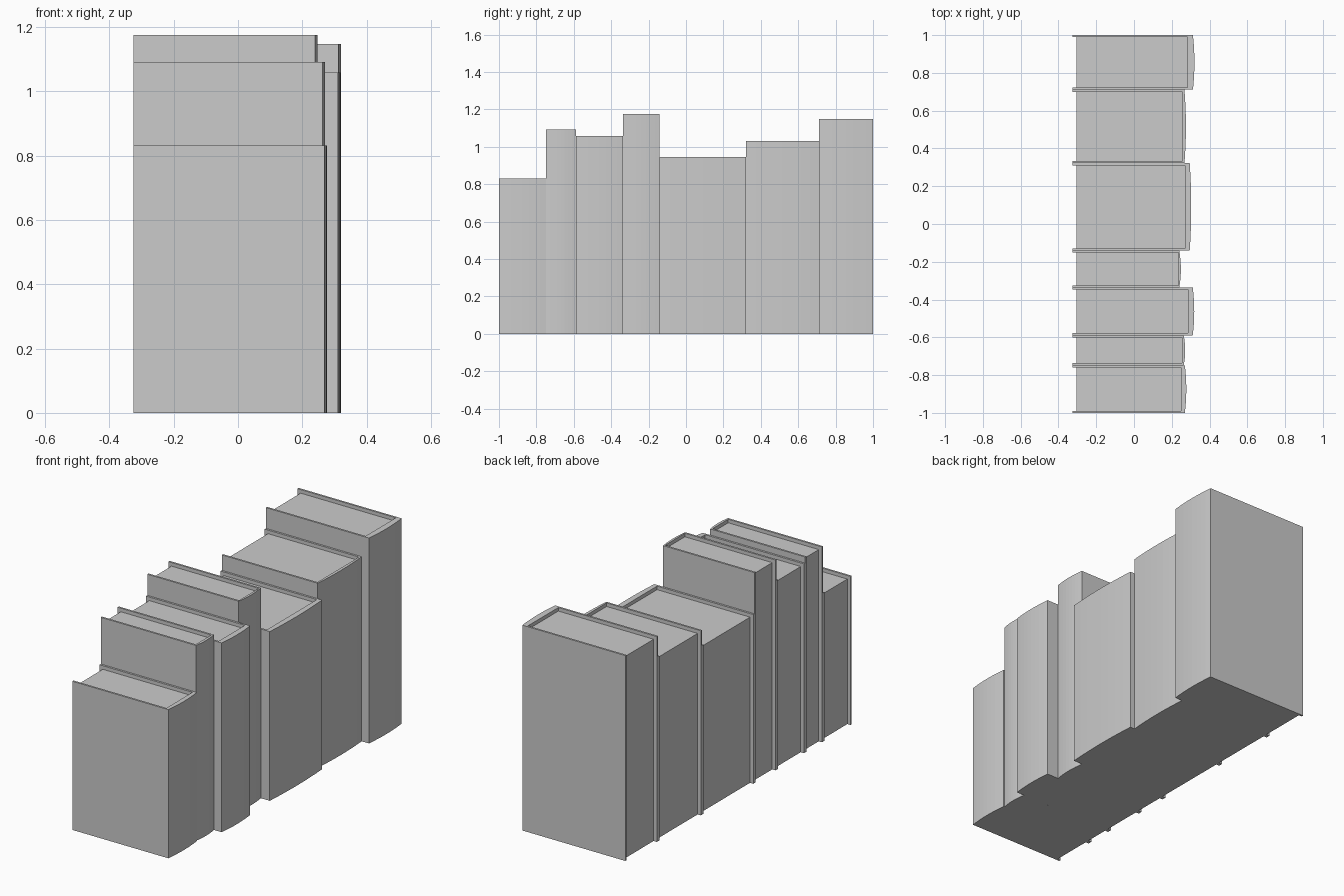
import bpy, bmesh

if "Cube" in bpy.data.objects:
    bpy.data.objects.remove(bpy.data.objects["Cube"])

T = 0.011        # cover board thickness
BACK = -0.325    # open edge of the covers
RECESS = 0.02    # how far pages sit inside the covers
BULGE = 0.008    # spine rounding


def prism(name, outline, height):
    """Extrude a plan outline upward from the shelf."""
    bm = bmesh.new()
    face = bm.faces.new([bm.verts.new((x, y, 0)) for x, y in outline])
    ext = bmesh.ops.extrude_face_region(bm, geom=[face])
    top = [g for g in ext["geom"] if isinstance(g, bmesh.types.BMVert)]
    bmesh.ops.translate(bm, verts=top, vec=(0, 0, height))
    bmesh.ops.recalc_face_normals(bm, faces=bm.faces)
    me = bpy.data.meshes.new(name)
    bm.to_mesh(me)
    bm.free()
    ob = bpy.data.objects.new(name, me)
    bpy.context.collection.objects.link(ob)
    return ob


def book(i, y0, y1, height, spine, inner):
    # U-shaped cover with a gently rounded spine
    edge, n = spine - BULGE, 8
    arc = []
    for k in range(n + 1):
        t = k / n
        arc.append((edge + BULGE * (1 - (2 * t - 1) ** 2), y0 + (y1 - y0) * t))
    cover = [(BACK, y0)] + arc + [(BACK, y1), (BACK, y1 - T), (inner, y1 - T),
                                  (inner, y0 + T), (BACK, y0 + T)]
    prism(f"book_cover_{i}", cover, height)
    # page block
    x0 = BACK + RECESS
    pages = [(x0, y0 + T), (inner, y0 + T), (inner, y1 - T), (x0, y1 - T)]
    prism(f"book_pages_{i}", pages, height - RECESS)


# row of books: y start, y end, height, spine crest x, inner spine x
BOOKS = [
    (-1.0, -0.748, 0.831, 0.277, 0.25),
    (-0.748, -0.589, 1.092, 0.271, 0.255),
    (-0.589, -0.337, 1.058, 0.319, 0.286),
    (-0.337, -0.141, 1.176, 0.248, 0.235),
    (-0.141, 0.322, 0.946, 0.303, 0.27),
    (0.322, 0.711, 1.032, 0.275, 0.258),
    (0.711, 1.0, 1.148, 0.32, 0.284),
]
for i, b in enumerate(BOOKS, 1):
    book(i, *b)
